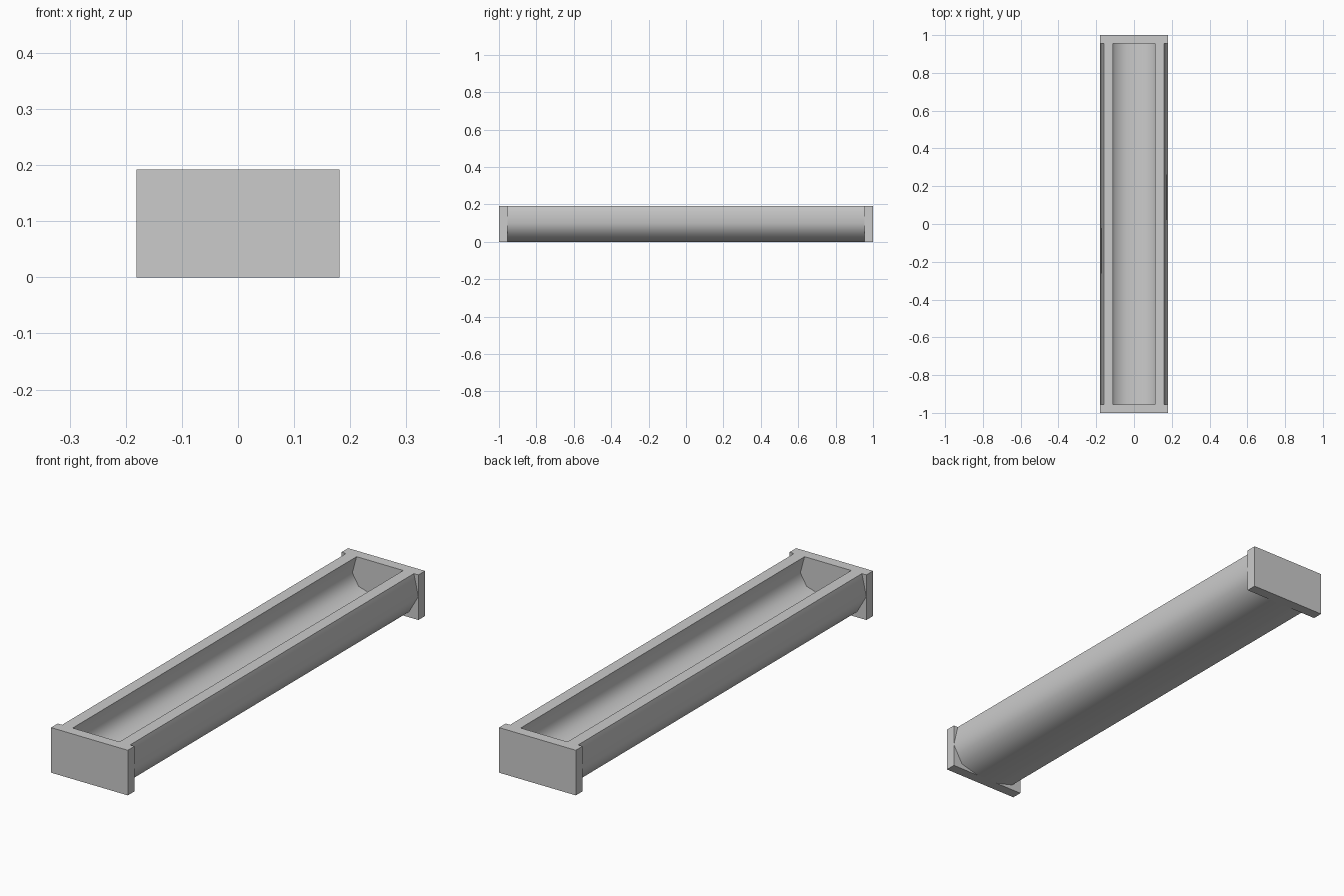
import bpy, bmesh, math

if "Cube" in bpy.data.objects:
    bpy.data.objects.remove(bpy.data.objects["Cube"], do_unlink=True)

HEIGHT, HALF_WIDTH, END, INNER_END = 0.192, 0.181, 1.0, 0.955

grey = bpy.data.materials.new("plain grey")
grey.use_nodes = True
colour = (0.6, 0.6, 0.6, 1)
grey.diffuse_color = colour
grey.node_tree.nodes["Principled BSDF"].inputs["Base Color"].default_value = colour


def finish(name, bm):
    bmesh.ops.recalc_face_normals(bm, faces=bm.faces)
    mesh = bpy.data.meshes.new(name)
    bm.to_mesh(mesh)
    bm.free()
    mesh.materials.append(grey)
    obj = bpy.data.objects.new(name, mesh)
    bpy.context.collection.objects.link(obj)
    return obj


def mirrored(half):
    """Complete a rim-to-floor half profile across x = 0."""
    return half + [(-x, z) for x, z in reversed(half)]


# Trough: rounded U section swept between the end plates
outer = mirrored([(0.16, HEIGHT), (0.181, 0.1), (0.137, 0.023), (0.051, 0)])
inner = mirrored([(0.11, HEIGHT), (0.13, 0.118), (0.1, 0.068), (0.04, 0.05)])
section = outer + inner[::-1]

bm = bmesh.new()
rings = [[bm.verts.new((x, y, z)) for x, z in section]
         for y in (-INNER_END, INNER_END)]
count = len(section)
for i in range(count):
    j = (i + 1) % count
    bm.faces.new((rings[0][i], rings[0][j], rings[1][j], rings[1][i]))
trough = finish("trough", bm)
bpy.ops.object.select_all(action='DESELECT')
trough.select_set(True)
bpy.context.view_layer.objects.active = trough
bpy.ops.object.shade_smooth_by_angle(angle=math.radians(60))

# End plates: flat rectangular blocks closing both ends
for name, side in (("front_end_plate", -1), ("back_end_plate", 1)):
    bm = bmesh.new()
    bmesh.ops.create_cube(bm, size=1)
    bmesh.ops.scale(bm, verts=bm.verts,
                    vec=(2 * HALF_WIDTH, END - INNER_END, HEIGHT))
    bmesh.ops.translate(bm, verts=bm.verts,
                        vec=(0, side * (END + INNER_END) / 2, HEIGHT / 2))
    finish(name, bm)
